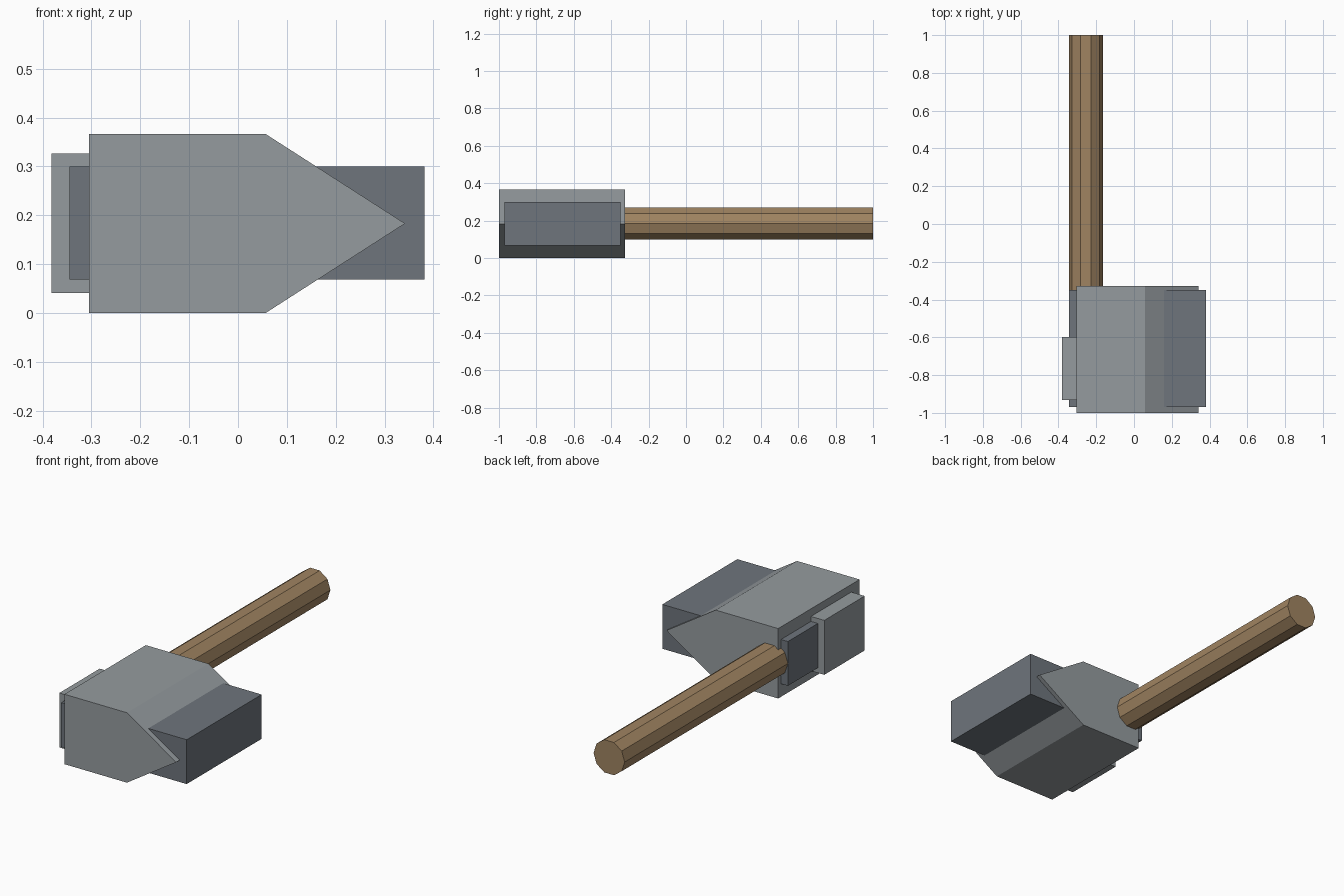
import bpy
import bmesh
import math
from mathutils import Matrix, Vector

cube = bpy.data.objects.get("Cube")
if cube:
    bpy.data.objects.remove(cube, do_unlink=True)


def material(name, rgb):
    mat = bpy.data.materials.new(name)
    mat.use_nodes = True
    mat.diffuse_color = (*rgb, 1)
    mat.node_tree.nodes["Principled BSDF"].inputs["Base Color"].default_value = (*rgb, 1)
    return mat


def prism(name, outline, y_front, y_back, mat):
    """Extrude an (x, z) outline along y."""
    bm = bmesh.new()
    face = bm.faces.new([bm.verts.new((x, y_front, z)) for x, z in outline])
    grown = bmesh.ops.extrude_face_region(bm, geom=[face])
    moved = [v for v in grown["geom"] if isinstance(v, bmesh.types.BMVert)]
    bmesh.ops.translate(bm, verts=moved, vec=Vector((0, y_back - y_front, 0)))
    bmesh.ops.recalc_face_normals(bm, faces=bm.faces)
    mesh = bpy.data.meshes.new(name)
    bm.to_mesh(mesh)
    bm.free()
    mesh.materials.append(mat)
    obj = bpy.data.objects.new(name, mesh)
    bpy.context.collection.objects.link(obj)
    return obj


def rectangle(x0, x1, z0, z1):
    return [(x0, z0), (x1, z0), (x1, z1), (x0, z1)]


steel = material("light steel", (0.30, 0.33, 0.345))
iron = material("dark iron", (0.158, 0.178, 0.203))
wood = material("brown wood", (0.35, 0.23, 0.12))

# Wedge-shaped head
mid = 0.183
wedge = [(-0.305, 0), (0.057, 0), (0.342, mid), (0.057, 2 * mid), (-0.305, 2 * mid)]
prism("head", wedge, -1, -0.327, steel)

# Dark block running through the head
prism("striking_block", rectangle(-0.345, 0.382, 0.068, 0.30), -0.97, -0.35, iron)

# Raised plate on the blunt side
prism("side_plate", rectangle(-0.382, -0.29, 0.041, 0.326), -0.932, -0.598, steel)

# Ten-sided handle
sides, radius = 10, 0.09
ring = [(-0.255 + radius * math.cos(math.tau * i / sides),
         mid + 0.002 + radius * math.sin(math.tau * i / sides)) for i in range(sides)]
prism("handle", ring, -0.4, 1, wood)
